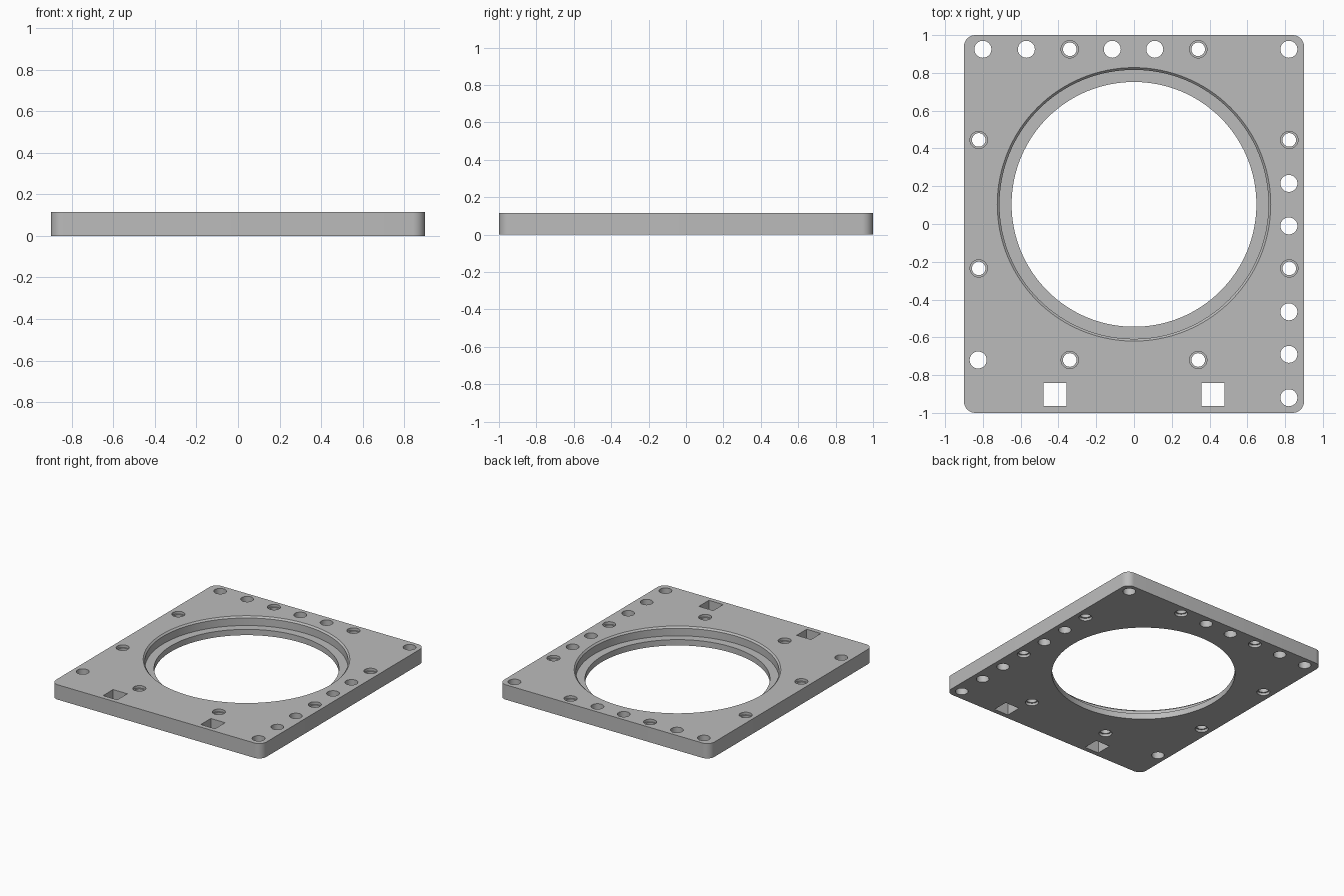
import bpy, bmesh, math

old = bpy.data.objects.get("Cube")
if old:
    bpy.data.objects.remove(old, do_unlink=True)

WIDTH, LENGTH, THICK = 1.8, 2.0, 0.115
CORNER = 0.06

grey = bpy.data.materials.new("grey")
grey.use_nodes = True
colour = (0.5, 0.5, 0.5, 1)
grey.diffuse_color = colour
grey.node_tree.nodes["Principled BSDF"].inputs["Base Color"].default_value = colour


def stack(bm, loops):
    """Skin a closed solid through a list of equal-length point loops, bottom to top."""
    rings = [[bm.verts.new(p) for p in loop] for loop in loops]
    n = len(rings[0])
    for low, high in zip(rings, rings[1:]):
        for i in range(n):
            j = (i + 1) % n
            bm.faces.new((low[i], low[j], high[j], high[i]))
    bm.faces.new(rings[0][::-1])
    bm.faces.new(rings[-1])


def lathe(bm, x, y, profile, sides):
    """Turned solid from (radius, height) pairs."""
    turn = [2 * math.pi * i / sides for i in range(sides)]
    stack(bm, [[(x + r * math.cos(a), y + r * math.sin(a), z) for a in turn]
               for r, z in profile])


def make_object(name, bm):
    bmesh.ops.recalc_face_normals(bm, faces=bm.faces)
    mesh = bpy.data.meshes.new(name)
    bm.to_mesh(mesh)
    bm.free()
    mesh.materials.append(grey)
    ob = bpy.data.objects.new(name, mesh)
    bpy.context.collection.objects.link(ob)
    return ob


# Plate with rounded corners
outline = []
for k, (sx, sy) in enumerate([(1, 1), (-1, 1), (-1, -1), (1, -1)]):
    for i in range(9):
        a = math.pi / 2 * (k + i / 8)
        outline.append((sx * (WIDTH / 2 - CORNER) + CORNER * math.cos(a),
                        sy * (LENGTH / 2 - CORNER) + CORNER * math.sin(a)))
bm = bmesh.new()
stack(bm, [[(x, y, z) for x, y in outline] for z in (0, THICK)])
plate = make_object("mounting_plate", bm)

# All openings in one cutter
LOW, HIGH = -0.05, THICK + 0.05
cut = bmesh.new()

# Large stepped opening with a chamfered rim
lathe(cut, 0, 0.104, [(0.648, LOW), (0.648, 0.045), (0.712, 0.045),
                      (0.712, THICK - 0.012), (0.724, THICK), (0.724, HIGH)], 128)

# Plain round holes
plain = [(x, 0.925) for x in (-0.8, -0.57, -0.115, 0.11, 0.82)]
plain += [(0.82, y) for y in (0.215, -0.01, -0.465, -0.69, -0.92)]
plain.append((-0.825, -0.72))
for x, y in plain:
    lathe(cut, x, y, [(0.045, LOW), (0.045, HIGH)], 32)

# Screw holes, recessed on both faces
screw = [(s * 0.34, y) for s in (-1, 1) for y in (0.925, -0.72)]
screw += [(s * 0.822, y) for s in (-1, 1) for y in (0.445, -0.235)]
for x, y in screw:
    lathe(cut, x, y, [(0.046, LOW), (0.046, 0.02), (0.036, 0.02),
                      (0.036, THICK - 0.02), (0.046, THICK - 0.02), (0.046, HIGH)], 32)

# Square slots near the front edge
for s in (-1, 1):
    h = 0.061
    square = [(-h, -h), (h, -h), (h, h), (-h, h)]
    stack(cut, [[(s * 0.418 + x, -0.903 + y, z) for x, y in square]
                for z in (LOW, HIGH)])

cutter = make_object("opening_cutter", cut)
cutter.hide_render = True

# Cut the openings, then discard the cutter
mod = plate.modifiers.new("openings", "BOOLEAN")
mod.operation = "DIFFERENCE"
mod.solver = "EXACT"
mod.object = cutter
bpy.context.view_layer.update()
graph = bpy.context.evaluated_depsgraph_get()
result = bpy.data.meshes.new_from_object(plate.evaluated_get(graph))
plate.modifiers.clear()
plate.data = result
bpy.data.objects.remove(cutter, do_unlink=True)

# Smooth round walls, sharp edges
for ob in bpy.context.selected_objects:
    ob.select_set(False)
plate.select_set(True)
bpy.context.view_layer.objects.active = plate
bpy.ops.object.shade_smooth_by_angle(angle=math.radians(30))
